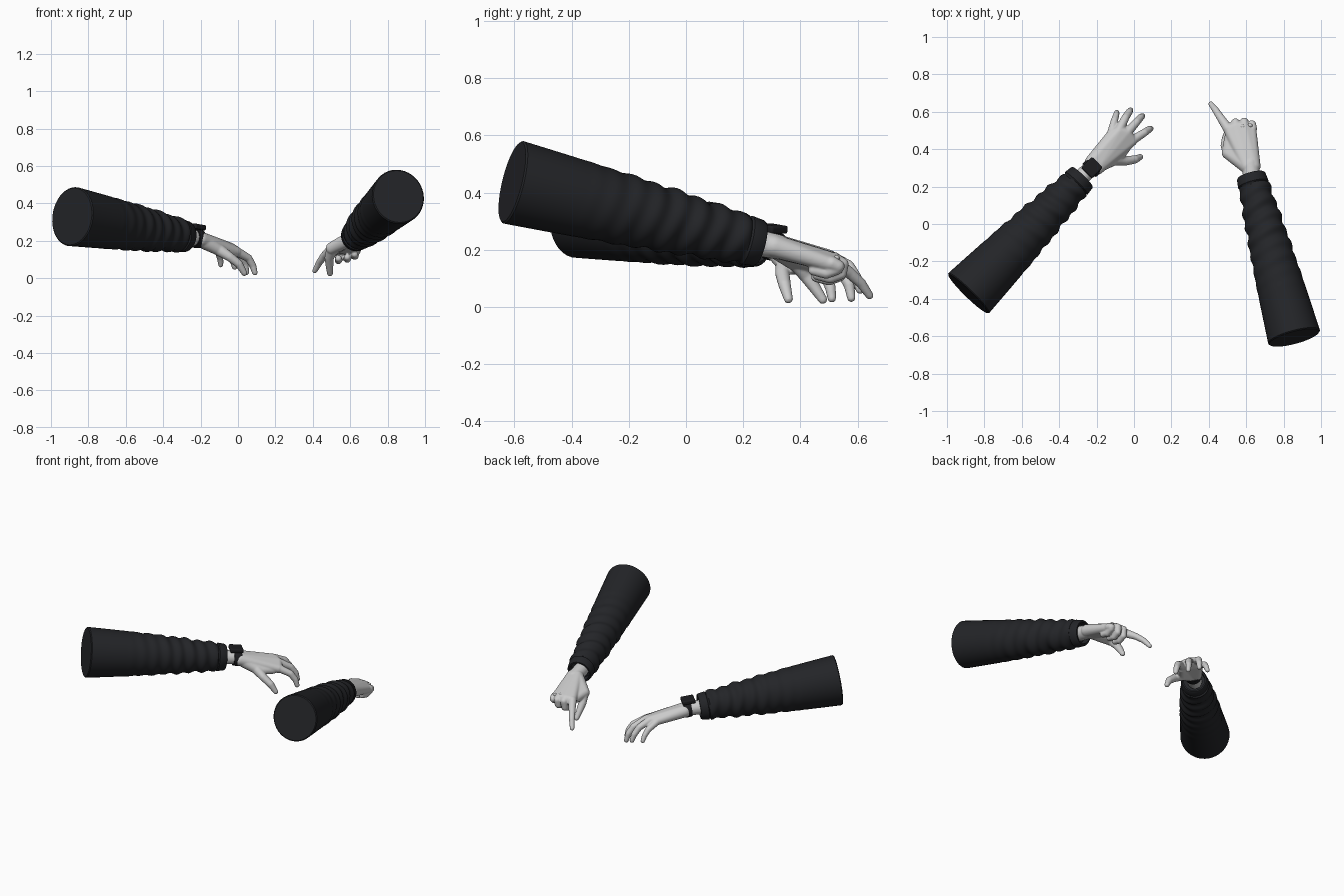
import bpy, bmesh, math
from mathutils import Vector, Matrix

if "Cube" in bpy.data.objects:
    bpy.data.objects.remove(bpy.data.objects["Cube"])


def material(name, col):
    m = bpy.data.materials.new(name)
    m.diffuse_color = (*col, 1)
    m.use_nodes = True
    m.node_tree.nodes["Principled BSDF"].inputs["Base Color"].default_value = m.diffuse_color
    return m


CLOTH = material("dark_cloth", (0.017, 0.018, 0.021))
STRAP = material("dark_strap", (0.012, 0.012, 0.014))


def finish(bm, name, mat=None, angle=40):
    bmesh.ops.recalc_face_normals(bm, faces=bm.faces)
    me = bpy.data.meshes.new(name)
    bm.to_mesh(me)
    bm.free()
    ob = bpy.data.objects.new(name, me)
    bpy.context.collection.objects.link(ob)
    if mat:
        me.materials.append(mat)
    bpy.ops.object.select_all(action='DESELECT')
    ob.select_set(True)
    bpy.context.view_layer.objects.active = ob
    bpy.ops.object.shade_smooth_by_angle(angle=math.radians(angle))
    return ob


def frame(axis):
    """Matrix with z along the axis and y pointing roughly up."""
    z = axis.normalized()
    x = Vector((0, 0, 1)).cross(z).normalized()
    return Matrix((x, z.cross(x), z)).transposed()


def loft(bm, rings):
    loops = [[bm.verts.new(p) for p in r] for r in rings]
    n = len(loops[0])
    for a, b in zip(loops, loops[1:]):
        for i in range(n):
            bm.faces.new((a[i], a[(i + 1) % n], b[(i + 1) % n], b[i]))
    return loops


def sleeve(name, p0, p1, r0, r1, phase):
    p0, p1 = Vector(p0), Vector(p1)
    m = frame(p1 - p0)
    sides, rows = 40, 84

    def ring(t, grow, wrinkle):
        pts = []
        for i in range(sides):
            a = 2 * math.pi * i / sides
            w = 0
            if wrinkle:
                # folds get deeper towards the cuff and wander around the arm
                k = min(1, max(0, (t - 0.25) / 0.4))
                s = math.sin(70 * t + phase + 1.3 * math.sin(a + phase) + 0.7 * math.sin(2 * a))
                w = 0.0055 * k * (s + 0.5 * math.sin(33 * t - 2 * a + phase))
            r = r0 + (r1 - r0) * t + 0.006 * math.sin(math.pi * t) + w + grow
            pts.append(p0.lerp(p1, t) + m @ Vector((r * math.cos(a), 1.04 * r * math.sin(a), 0)))
        return pts

    bm = bmesh.new()
    rings = [ring(0, -0.006, False)]
    rings += [ring(0.006 + 0.924 * j / rows, 0, True) for j in range(rows + 1)]
    # plain cuff with a turned-in edge
    rings += [ring(t, g, False) for t, g in
              ((0.938, -0.004), (0.945, 0.003), (0.992, 0.002), (1, -0.003), (1, -0.012), (0.95, -0.014))]
    loops = loft(bm, rings)
    bm.faces.new(loops[0])
    bm.faces.new(loops[-1])
    return finish(bm, name, CLOTH)


def blob(bm, balls):
    """Convex skin around a few balls (x, y, z, radius)."""
    part = bmesh.new()
    for x, y, z, r in balls:
        bmesh.ops.create_icosphere(part, subdivisions=3, radius=r, matrix=Matrix.Translation((x, y, z)))
    res = bmesh.ops.convex_hull(part, input=part.verts)
    junk = {v for v in res["geom_interior"] + res["geom_unused"] if isinstance(v, bmesh.types.BMVert)}
    bmesh.ops.delete(part, geom=list(junk), context='VERTS')
    me = bpy.data.meshes.new("tmp")
    part.to_mesh(me)
    part.free()
    bm.from_mesh(me)
    bpy.data.meshes.remove(me)


def hand(name, palm, chains):
    bm = bmesh.new()
    for balls in palm:
        blob(bm, balls)
    for c in chains:
        for a, b in zip(c, c[1:]):
            blob(bm, (a, b))
    ob = finish(bm, name)
    rm = ob.modifiers.new("fuse", 'REMESH')
    rm.mode = 'VOXEL'
    rm.voxel_size = 0.0045
    rm.use_smooth_shade = True
    sm = ob.modifiers.new("soften", 'SMOOTH')
    sm.factor = 0.5
    sm.iterations = 5
    return ob


# sleeves
sleeve("left_sleeve", (-0.887, -0.373, 0.33), (-0.275, 0.252, 0.222), 0.153, 0.077, 0.4)
sleeve("right_sleeve", (0.857, -0.608, 0.437), (0.625, 0.26, 0.222), 0.143, 0.076, 2.1)

# left hand: spread, palm down
hand("left_hand",
     palm=[
         [(-0.29, 0.24, 0.222, 0.045), (-0.21, 0.32, 0.212, 0.042)],
         [(-0.222, 0.332, 0.21, 0.04), (-0.197, 0.303, 0.208, 0.04), (-0.115, 0.485, 0.17, 0.026),
          (-0.08, 0.495, 0.175, 0.027), (-0.04, 0.485, 0.162, 0.028), (-0.01, 0.445, 0.142, 0.028)],
         [(-0.18, 0.32, 0.195, 0.04), (-0.09, 0.35, 0.145, 0.03), (-0.03, 0.425, 0.135, 0.025)],
     ],
     chains=[
         [(-0.12, 0.49, 0.168, 0.023), (-0.104, 0.556, 0.137, 0.019), (-0.095, 0.582, 0.105, 0.017), (-0.092, 0.598, 0.072, 0.014)],
         [(-0.08, 0.5, 0.175, 0.025), (-0.046, 0.568, 0.143, 0.021), (-0.027, 0.597, 0.1, 0.019), (-0.018, 0.609, 0.06, 0.015)],
         [(-0.035, 0.49, 0.162, 0.025), (0.014, 0.545, 0.122, 0.021), (0.036, 0.57, 0.078, 0.019), (0.046, 0.578, 0.032, 0.015)],
         [(-0.005, 0.45, 0.142, 0.025), (0.055, 0.488, 0.108, 0.021), (0.079, 0.505, 0.068, 0.019), (0.09, 0.51, 0.03, 0.015)],
         [(-0.1, 0.345, 0.15, 0.032), (-0.045, 0.337, 0.115, 0.025), (0.004, 0.345, 0.077, 0.022), (0.034, 0.358, 0.028, 0.016)],
     ])

# right hand: index finger pointing, the others curled
curled = []
for x, y, z, tip in ((0.545, 0.53, 0.163, 0.085), (0.592, 0.534, 0.16, 0.092), (0.633, 0.52, 0.152, 0.108)):
    curled.append([(x, y - 0.01, z, 0.025), (x - 0.003, y + 0.012, z - 0.01, 0.023), (x - 0.006, y + 0.008, tip + 0.025, 0.021),
                   (x - 0.008, y - 0.03, tip + 0.01, 0.02), (x - 0.008, y - 0.075, tip + 0.02, 0.018)])
hand("right_hand",
     palm=[
         [(0.63, 0.23, 0.228, 0.047), (0.622, 0.32, 0.21, 0.044)],
         [(0.605, 0.31, 0.212, 0.042), (0.637, 0.31, 0.212, 0.04), (0.505, 0.505, 0.158, 0.027), (0.545, 0.52, 0.163, 0.027),
          (0.59, 0.522, 0.16, 0.027), (0.628, 0.5, 0.152, 0.027)],
         [(0.59, 0.32, 0.205, 0.04), (0.502, 0.38, 0.16, 0.033), (0.51, 0.46, 0.15, 0.028)],
     ],
     chains=curled + [
         [(0.502, 0.51, 0.158, 0.027), (0.461, 0.571, 0.12, 0.021), (0.434, 0.612, 0.083, 0.018), (0.411, 0.642, 0.04, 0.014)],
         [(0.505, 0.385, 0.16, 0.033), (0.488, 0.42, 0.11, 0.025), (0.489, 0.45, 0.068, 0.021), (0.492, 0.478, 0.026, 0.016)],
     ])

# knuckle bumps on the fist
bm = bmesh.new()
for x, y, z in ((0.58, 0.522, 0.181), (0.62, 0.527, 0.171)):
    bmesh.ops.create_uvsphere(bm, u_segments=16, v_segments=10, radius=0.013,
                              matrix=Matrix.Translation((x, y, z)) @ Matrix.Diagonal((1.1, 0.8, 0.8, 1)))
finish(bm, "knuckles")

# watch: strap ring around the wrist with a rounded case on top
axis = Vector((0.612, 0.625, -0.108))
rot = frame(axis)
c = Vector((-0.222, 0.304, 0.213))
bm = bmesh.new()
profile = ((0.044, -0.024), (0.05, -0.024), (0.052, 0), (0.05, 0.024), (0.044, 0.024), (0.044, -0.024))
rings = [[c + rot @ Vector((r * math.cos(a), r * math.sin(a), h))
          for a in (2 * math.pi * i / 40 for i in range(40))] for r, h in profile]
loft(bm, rings)
bmesh.ops.remove_doubles(bm, verts=bm.verts, dist=1e-5)
finish(bm, "watch_strap", STRAP)

bm = bmesh.new()
place = Matrix.Translation(c + rot @ Vector((0, 0.06, -0.012))) @ rot.to_4x4()
bmesh.ops.create_cube(bm, size=1, matrix=place @ Matrix.Diagonal((0.082, 0.028, 0.082, 1)))
case = finish(bm, "watch_case", STRAP)
bv = case.modifiers.new("round", 'BEVEL')
bv.width = 0.008
bv.segments = 3
